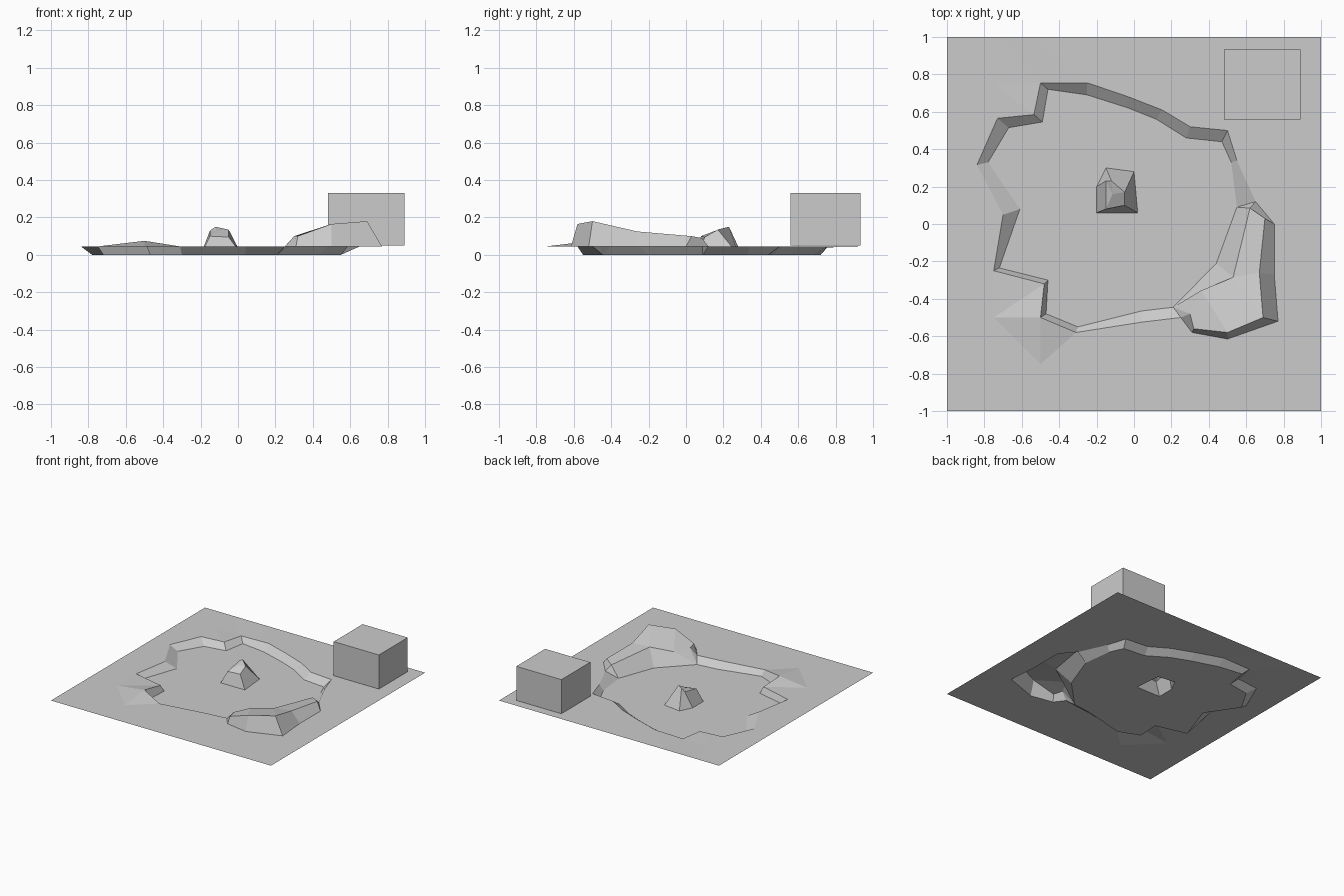
import bpy
from mathutils import Vector
from mathutils.geometry import delaunay_2d_cdt

if "Cube" in bpy.data.objects:
    bpy.data.objects.remove(bpy.data.objects["Cube"])

Z = 0.045  # ground level


def make(name, verts, faces):
    """Flat shaded open surface, every face turned upward."""
    out = []
    for f in faces:
        p = [verts[i] for i in f]
        area = sum(a[0] * b[1] - b[0] * a[1] for a, b in zip(p, p[1:] + p[:1]))
        out.append(list(f) if area > 0 else list(f)[::-1])
    me = bpy.data.meshes.new(name)
    me.from_pydata(verts, [], out)
    me.update()
    ob = bpy.data.objects.new(name, me)
    bpy.context.collection.objects.link(ob)
    return ob


def inside(x, y, loop):
    hit = False
    for a, b in zip(loop, loop[1:] + loop[:1]):
        if (a[1] > y) != (b[1] > y):
            if x < a[0] + (y - a[1]) * (b[0] - a[0]) / (b[1] - a[1]):
                hit = not hit
    return hit


def sheet(name, outer, hole, extra, z):
    """Triangulated sheet between an outer loop and a hole."""
    pts = hole + outer + extra
    edges, start = [], 0
    for loop in (hole, outer):
        n = len(loop)
        edges += [(start + i, start + (i + 1) % n) for i in range(n)]
        start += n
    co, _, tris, orig, _, _ = delaunay_2d_cdt(
        [Vector(p[:2]) for p in pts], edges, [], 0, 1e-4)
    verts = []
    for c, o in zip(co, orig):
        k = min(o) if o else -1
        verts.append((c.x, c.y, pts[k][2] if 0 <= k < len(hole) else z))
    keep = []
    for t in tris:
        x = sum(co[i].x for i in t) / 3
        y = sum(co[i].y for i in t) / 3
        if inside(x, y, outer) and not inside(x, y, hole):
            keep.append(t)
    return make(name, verts, keep)


def strip(name, a, b, closed=False):
    n = len(a)
    m = n if closed else n - 1
    return make(name, a + b, [(i, (i + 1) % n, n + (i + 1) % n, n + i) for i in range(m)])


def level(pts, z):
    return [(p[0], p[1], p[2] if len(p) > 2 else z) for p in pts]


# Bank outlines: upper rim and matching basin floor edge, clockwise
rim = level([(0.25, -0.5), (0.04, -0.525), (-0.31, -0.58), (-0.5, -0.5, 0.075),
             (-0.48, -0.32, 0.05), (-0.75, -0.25), (-0.7, 0.05), (-0.84, 0.315),
             (-0.73, 0.565), (-0.535, 0.585), (-0.5, 0.755, 0.04), (-0.25, 0.755),
             (-0.03, 0.68), (0.15, 0.61), (0.3, 0.52), (0.5, 0.5), (0.55, 0.34),
             (0.65, 0.12)], Z)
floor_edge = level([(0.21, -0.445), (0.04, -0.465), (-0.3, -0.55), (-0.47, -0.48),
                    (-0.46, -0.3), (-0.72, -0.235), (-0.61, 0.08), (-0.78, 0.33),
                    (-0.67, 0.515), (-0.49, 0.545), (-0.46, 0.72), (-0.25, 0.69),
                    (-0.03, 0.62), (0.12, 0.56), (0.28, 0.46), (0.47, 0.44),
                    (0.52, 0.33), (0.55, 0.09)], 0)
strip("basin_bank", rim, floor_edge)

# Hill: outer foot and crest
foot = level([(0.65, 0.12), (0.75, 0), (0.75, -0.27), (0.77, -0.52),
              (0.5, -0.615), (0.31, -0.58), (0.25, -0.5)], Z)
crest = [(0.62, 0.085, 0.09), (0.7, 0.03, 0.1), (0.67, -0.26, 0.125), (0.69, -0.5, 0.18),
         (0.5, -0.58, 0.165), (0.32, -0.56, 0.1), (0.3, -0.48, 0.1)]
strip("hill_outer_slope", foot, crest)
brow = [(0.53, -0.285, 0.12), (0.36, -0.355, 0.1)]
make("hill_top", crest + brow, [(0, 1, 2, 7), (7, 2, 3), (7, 3, 4, 8), (8, 4, 5, 6)])
mid = (0.44, -0.21, 0)
make("hill_inner_slope",
     [floor_edge[-1], crest[0], brow[0], mid, brow[1], floor_edge[0], crest[6], rim[0], rim[-1]],
     [(0, 1, 2, 3), (3, 2, 4, 5), (5, 4, 6), (5, 6, 7), (0, 8, 1)])

# Ground around the basin, on a quarter unit lattice
square = [(-1, -1, Z), (1, -1, Z), (1, 1, Z), (-1, 1, Z)]
lattice = [(i / 4, j / 4, Z) for i in range(-4, 5) for j in range(-4, 5)]
sheet("ground", square, rim + foot[1:-1], lattice, Z)

# Central rock standing on the basin floor
base = level([(-0.2, 0.06), (-0.2, 0.2), (-0.15, 0.3), (0, 0.28), (0.02, 0.06)], 0)
top = [(-0.15, 0.08, 0.1), (-0.15, 0.23, 0.13), (-0.12, 0.23, 0.15),
       (-0.05, 0.17, 0.135), (-0.05, 0.1, 0.095)]
strip("rock_sides", base, top, True)
make("rock_top", top + [(-0.115, 0.16, 0.13)],
     [(0, 1, 5), (1, 2, 5), (2, 3, 5), (3, 4, 0, 5)])

# Basin floor
sheet("basin_floor", floor_edge + [mid], base, [], 0)

# Block in the back right corner
bpy.ops.mesh.primitive_cube_add(size=1, location=(0.685, 0.745, 0.19))
block = bpy.context.object
block.name = "corner_block"
block.scale = (0.41, 0.375, 0.28)
